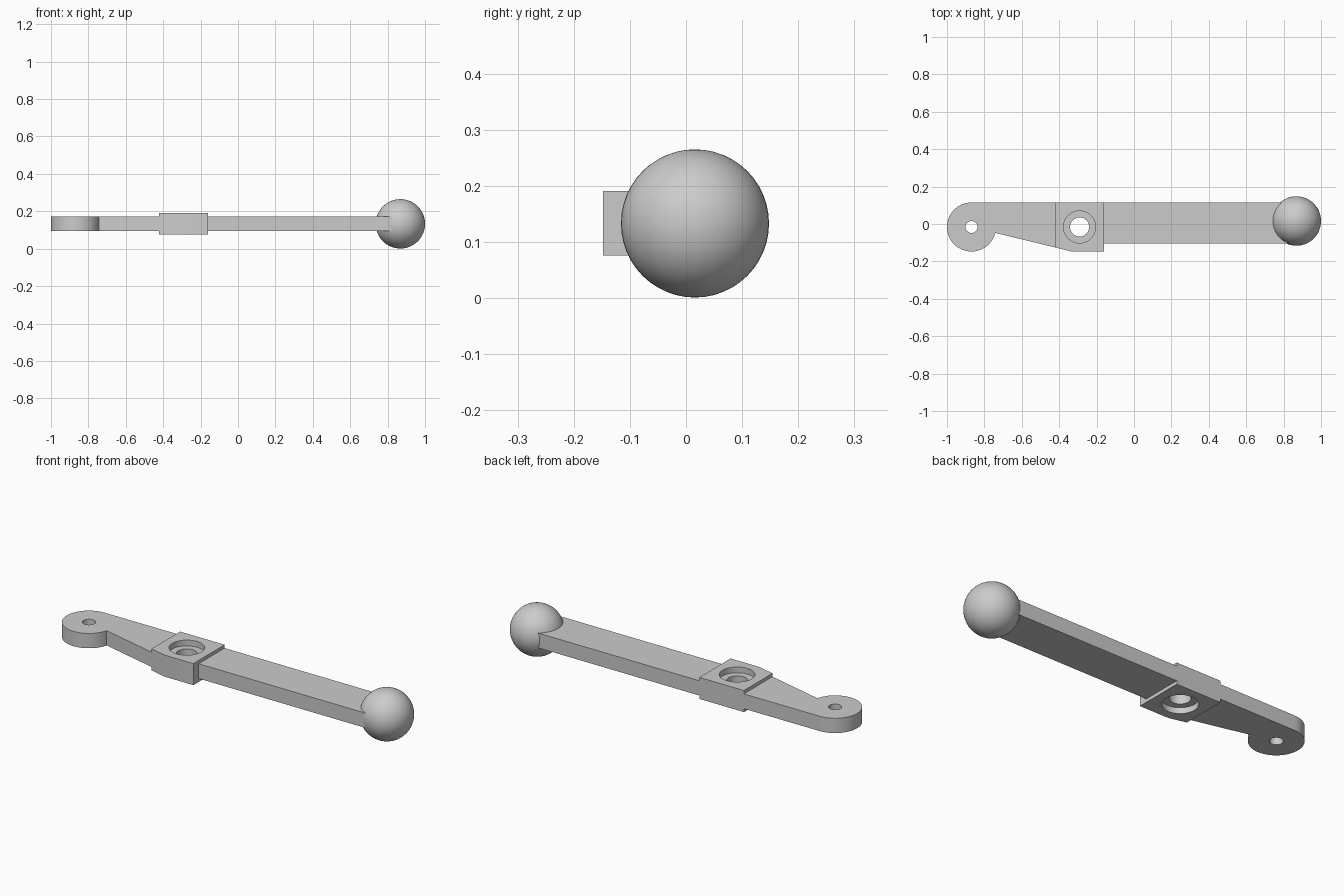
import bpy
import bmesh
from math import radians, cos, sin

cube = bpy.data.objects.get("Cube")
if cube:
    bpy.data.objects.remove(cube)

grey = bpy.data.materials.new("plain_grey")
grey.use_nodes = True
COLOUR = (0.6, 0.6, 0.6, 1)
grey.diffuse_color = COLOUR
grey.node_tree.nodes["Principled BSDF"].inputs["Base Color"].default_value = COLOUR

MID = 0.133                 # height of the centre plane
ARM_H, BLOCK_H = 0.079, 0.115
BACK, FRONT, HOLE_Y = 0.116, -0.103, -0.016
PIVOT_X, EYE_R = -0.869, 0.131
BLOCK_L, BLOCK_R, BLOCK_HOLE_X = -0.423, -0.16, -0.291
BLOCK_FRONT = -0.148


def smooth(obj):
    bpy.ops.object.select_all(action='DESELECT')
    obj.select_set(True)
    bpy.context.view_layer.objects.active = obj
    bpy.ops.object.shade_smooth_by_angle(angle=radians(30))


def plate(name, outline, height):
    """Extrude a counterclockwise outline evenly about the centre plane."""
    bm = bmesh.new()
    face = bm.faces.new([bm.verts.new((x, y, MID - height / 2)) for x, y in outline])
    ext = bmesh.ops.extrude_face_region(bm, geom=[face])
    bmesh.ops.translate(bm, vec=(0, 0, height),
                        verts=[v for v in ext["geom"] if isinstance(v, bmesh.types.BMVert)])
    bmesh.ops.recalc_face_normals(bm, faces=bm.faces)
    mesh = bpy.data.meshes.new(name)
    bm.to_mesh(mesh)
    bm.free()
    mesh.materials.append(grey)
    obj = bpy.data.objects.new(name, mesh)
    bpy.context.collection.objects.link(obj)
    return obj


def drill(obj, x, radius, z, depth):
    """Cut a vertical round hole centred on height z."""
    bpy.ops.mesh.primitive_cylinder_add(vertices=48, radius=radius, depth=depth,
                                        location=(x, HOLE_Y, z))
    cutter = bpy.context.object
    cutter.hide_render = True
    cutter.data.materials.append(grey)
    mod = obj.modifiers.new("hole", 'BOOLEAN')
    mod.operation, mod.solver, mod.object = 'DIFFERENCE', 'EXACT', cutter
    bpy.context.view_layer.objects.active = obj
    bpy.ops.object.modifier_apply(modifier=mod.name)
    bpy.data.objects.remove(cutter)


# Tapered arm with the round pivot eye
angles = [radians(90 + 256 * i / 48) for i in range(49)]
eye = [(PIVOT_X + EYE_R * cos(a), HOLE_Y + EYE_R * sin(a)) for a in angles]
tail = plate("pivot_arm", eye + [(BLOCK_L, -0.125), (BLOCK_L, BACK)], ARM_H)
drill(tail, PIVOT_X, 0.032, MID, 1)
smooth(tail)

# Thicker block, counterbored from both sides
block = plate("hub_block", [(BLOCK_L, -0.125), (-0.33, BLOCK_FRONT), (BLOCK_R, BLOCK_FRONT),
                            (BLOCK_R, BACK), (BLOCK_L, BACK)], BLOCK_H)
drill(block, BLOCK_HOLE_X, 0.051, MID, 1)
for side in (-1, 1):
    drill(block, BLOCK_HOLE_X, 0.086, MID + side * BLOCK_H / 2, 0.062)
smooth(block)

# Straight handle bar ending inside the knob
plate("handle_bar", [(BLOCK_R, FRONT), (0.868, FRONT), (0.868, BACK), (BLOCK_R, BACK)], ARM_H)

# Ball knob
bpy.ops.mesh.primitive_uv_sphere_add(segments=48, ring_count=24, radius=0.132,
                                     location=(0.868, 0.016, MID))
knob = bpy.context.object
knob.name = "ball_knob"
knob.data.materials.append(grey)
smooth(knob)
